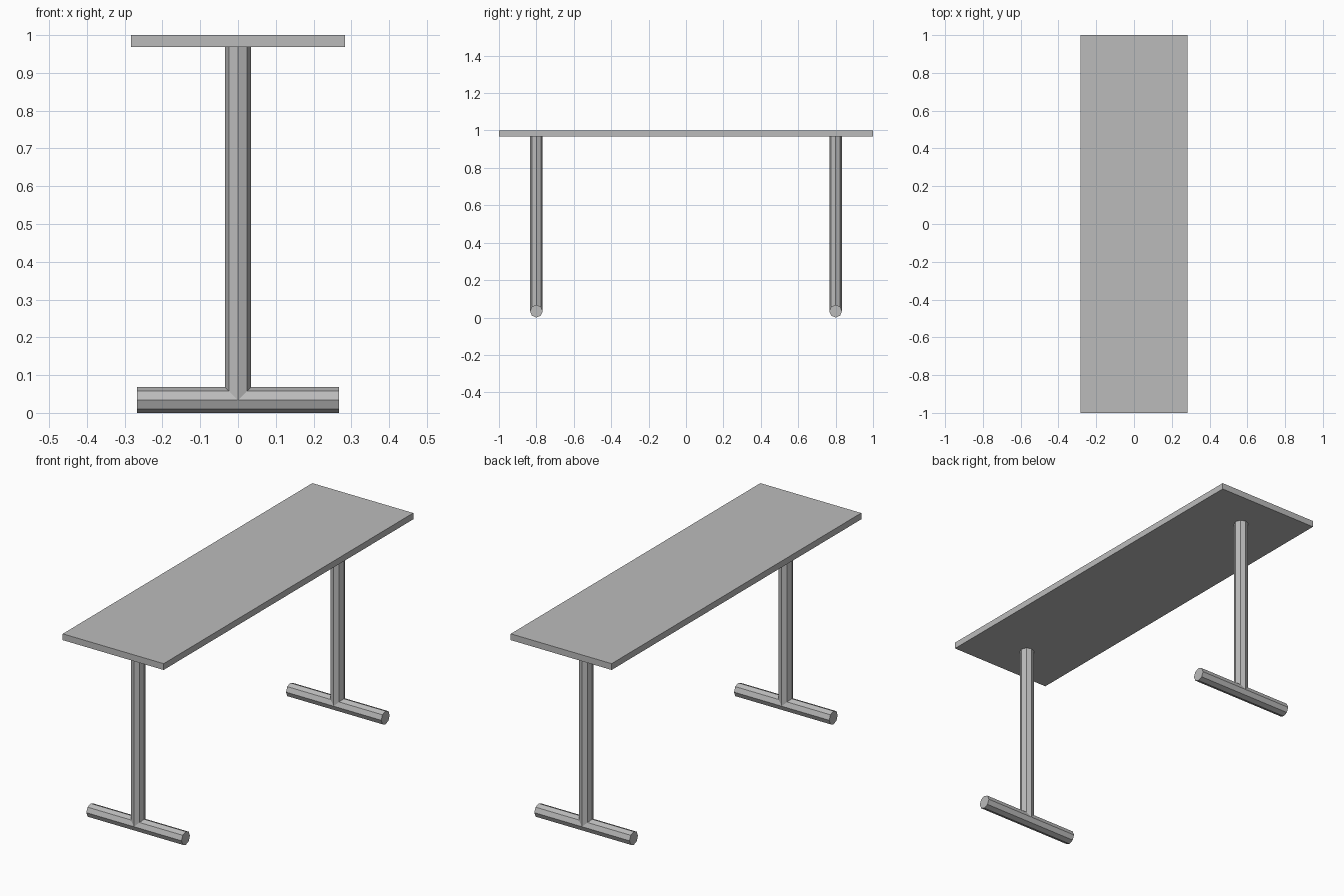
import bpy
import math

if "Cube" in bpy.data.objects:
    bpy.data.objects.remove(bpy.data.objects["Cube"])

grey = bpy.data.materials.new("plain_grey")
grey.diffuse_color = (0.5, 0.5, 0.5, 1.0)
grey.use_nodes = True
grey.node_tree.nodes["Principled BSDF"].inputs["Base Color"].default_value = grey.diffuse_color

RADIUS = 0.034      # tube radius, also height of the foot axis
TOP_BOTTOM = 0.968  # underside of the table top


def finish(name):
    obj = bpy.context.object
    obj.name = name
    obj.data.materials.append(grey)
    return obj


def tube(name, length, location, rotation=(0, 0, 0)):
    # Eight-sided tube with an edge pointing outward along each axis
    bpy.ops.mesh.primitive_cylinder_add(
        vertices=8, radius=RADIUS, depth=length,
        location=location, rotation=rotation)
    return finish(name)


# Table top
bpy.ops.mesh.primitive_cube_add(size=1, location=(0, 0, (1 + TOP_BOTTOM) / 2))
top = finish("table_top")
top.scale = (0.566, 2.0, 1 - TOP_BOTTOM)
bpy.ops.object.transform_apply(location=False, rotation=False, scale=True)

# T-shaped supports: one upright leg on a horizontal foot at each end
for side, y in (("front", -0.8), ("back", 0.8)):
    tube(side + "_leg", TOP_BOTTOM - RADIUS, (0, y, (TOP_BOTTOM + RADIUS) / 2))
    tube(side + "_foot", 0.534, (0, y, RADIUS), (0, math.pi / 2, 0))
